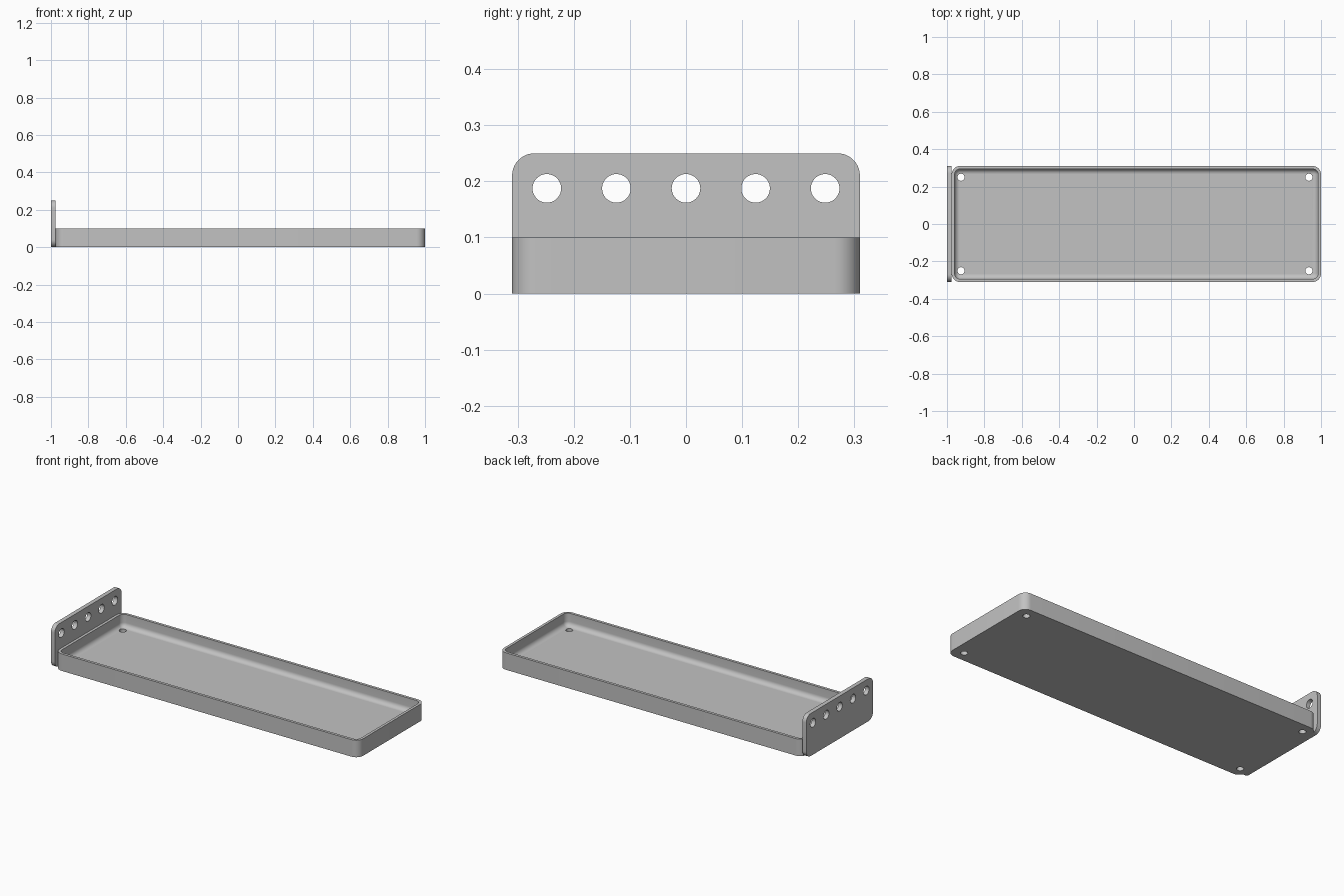
import bpy, bmesh
from math import sin, cos, pi
from mathutils import Matrix, Vector

cube = bpy.data.objects.get("Cube")
if cube:
    bpy.data.objects.remove(cube, do_unlink=True)

grey = bpy.data.materials.new("plain grey")
grey.use_nodes = True
colour = (0.54, 0.54, 0.54, 1)
grey.diffuse_color = colour
grey.node_tree.nodes["Principled BSDF"].inputs["Base Color"].default_value = colour


def rounded_rect(u0, u1, v0, v1, r, steps=10):
    """Counter-clockwise outline with rounded corners."""
    corners = [(u1 - r, v1 - r), (u0 + r, v1 - r), (u0 + r, v0 + r), (u1 - r, v0 + r)]
    return [(cu + r * cos((q + i / steps) * pi / 2), cv + r * sin((q + i / steps) * pi / 2))
            for q, (cu, cv) in enumerate(corners) for i in range(steps + 1)]


def loft(name, rings):
    """Skin a stack of equal rings and cap both ends."""
    bm = bmesh.new()
    loops = [[bm.verts.new(p) for p in ring] for ring in rings]
    for a, b in zip(loops, loops[1:]):
        for i in range(len(a)):
            j = (i + 1) % len(a)
            bm.faces.new((a[i], a[j], b[j], b[i]))
    bm.faces.new(loops[0][::-1])
    bm.faces.new(loops[-1])
    bmesh.ops.recalc_face_normals(bm, faces=bm.faces)
    mesh = bpy.data.meshes.new(name)
    bm.to_mesh(mesh)
    bm.free()
    obj = bpy.data.objects.new(name, mesh)
    bpy.context.collection.objects.link(obj)
    mesh.materials.append(grey)
    return obj


def drill(obj, centres, radius, axis):
    """Cut round holes through the part along an axis."""
    bm = bmesh.new()
    turn = Vector((0, 0, 1)).rotation_difference(Vector(axis)).to_matrix().to_4x4()
    for c in centres:
        bmesh.ops.create_cone(bm, cap_ends=True, segments=40, radius1=radius, radius2=radius,
                              depth=0.12, matrix=Matrix.Translation(c) @ turn)
    mesh = bpy.data.meshes.new("hole_cutter")
    bm.to_mesh(mesh)
    bm.free()
    mesh.materials.append(grey)
    cutter = bpy.data.objects.new("hole_cutter", mesh)
    cutter.hide_render = True
    bpy.context.collection.objects.link(cutter)
    mod = obj.modifiers.new("holes", "BOOLEAN")
    mod.operation, mod.solver, mod.object = "DIFFERENCE", "EXACT", cutter
    bpy.ops.object.select_all(action="DESELECT")
    bpy.context.view_layer.objects.active = obj
    obj.select_set(True)
    bpy.ops.object.modifier_apply(modifier=mod.name)
    bpy.data.objects.remove(cutter, do_unlink=True)
    bpy.ops.object.shade_smooth_by_angle(angle=pi / 6)


HALF_Y, BACK, FRONT = 0.31, -0.975, 1.0
RIM, FLOOR, WALL, CORNER, FILLET = 0.1, 0.025, 0.016, 0.045, 0.027


def tray_ring(inset, z):
    outline = rounded_rect(BACK + inset, FRONT - inset, inset - HALF_Y, HALF_Y - inset,
                           CORNER - inset)
    return [(x, y, z) for x, y in outline]


# Shallow tray with a filleted inside floor
rings = [tray_ring(0, 0), tray_ring(0, RIM), tray_ring(WALL, RIM)]
for k in range(9):
    t = k / 8 * pi / 2
    rings.append(tray_ring(WALL + FILLET * (1 - cos(t)), FLOOR + FILLET * (1 - sin(t))))
tray = loft("tray", rings)
drill(tray, [(x, y, 0) for x in (-0.925, 0.935) for y in (-0.25, 0.25)], 0.019, (0, 0, 1))

# Upright end plate with a row of holes
outline = rounded_rect(-HALF_Y, HALF_Y, 0, 0.25, 0.04)
plate = loft("end_plate", [[(x, y, z) for y, z in outline] for x in (-1.0, BACK)])
drill(plate, [(-0.99, i * 0.124, 0.1875) for i in range(-2, 3)], 0.0255, (1, 0, 0))
